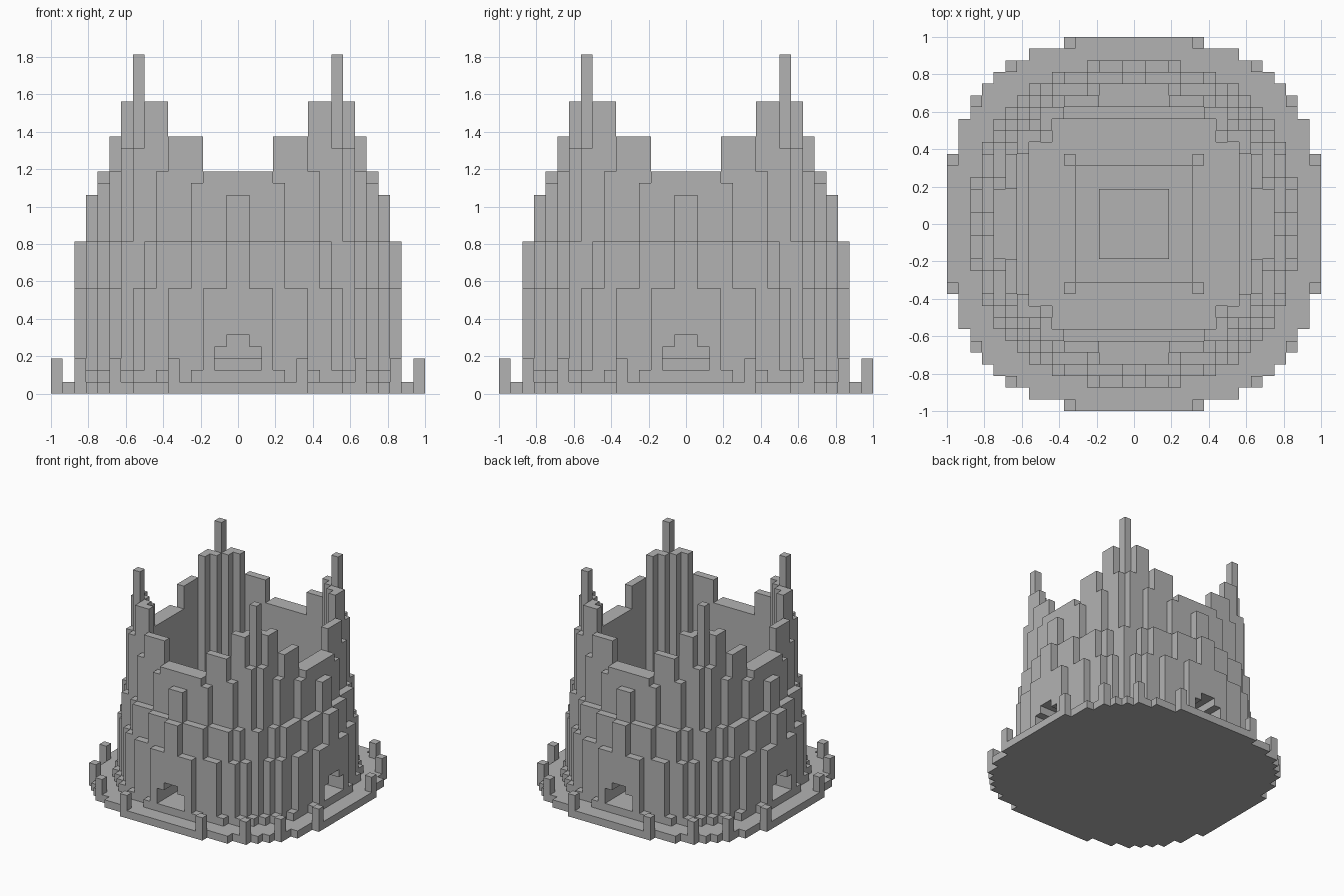
import bpy, bmesh

old = bpy.data.objects.get("Cube")
if old:
    bpy.data.objects.remove(old, do_unlink=True)

U = 1 / 16  # edge of one building block

stone = bpy.data.materials.new("grey stone")
stone.use_nodes = True
GREY = (0.45, 0.45, 0.45, 1)
stone.diffuse_color = GREY
stone.node_tree.nodes["Principled BSDF"].inputs["Base Color"].default_value = GREY


def copies(a0, a1, b0, b1):
    """Footprints of one block repeated on all four sides and both halves."""
    spans_a = {(-a1, a1)} if a0 == 0 else {(a0, a1), (-a1, -a0)}
    spans_b = {(-b1, b1)} if b0 == 0 else {(b0, b1), (-b1, -b0)}
    out = {(a, b) for a in spans_a for b in spans_b}
    return out | {(b, a) for a, b in out}


def add_box(bm, xs, ys, z0, z1):
    v = [bm.verts.new((x * U, y * U, z * U))
         for z in (z0, z1)
         for x, y in ((xs[0], ys[0]), (xs[1], ys[0]), (xs[1], ys[1]), (xs[0], ys[1]))]
    bm.faces.new(v[3::-1])
    bm.faces.new(v[4:])
    for k in range(4):
        n = (k + 1) % 4
        bm.faces.new((v[k], v[n], v[n + 4], v[k + 4]))


def finish(name, bm):
    mesh = bpy.data.meshes.new(name)
    bm.to_mesh(mesh)
    bm.free()
    mesh.materials.append(stone)
    bpy.context.collection.objects.link(bpy.data.objects.new(name, mesh))


def part(name, *blocks):
    """Each block: along the side, outward, bottom and top, in block units."""
    bm = bmesh.new()
    for a0, a1, b0, b1, z0, z1 in blocks:
        for xs, ys in sorted(copies(a0, a1, b0, b1)):
            add_box(bm, xs, ys, z0, z1)
    finish(name, bm)


# Stepped round base plate, built in strips
bm = bmesh.new()
start = 0
for end, half in ((6, 16), (9, 15), (11, 14), (12, 13), (13, 12), (14, 11), (15, 9), (16, 6)):
    for ys in ([(-end, end)] if start == 0 else [(start, end), (-end, -start)]):
        add_box(bm, (-half, half), ys, 0, 1)
    start = end
finish("base_plate", bm)

part("rim_posts", (5, 6, 15, 16, 1, 3), (10, 11, 13, 14, 1, 3))

# Low stones at the foot of the wall
part("foot_stones", *[(a, a + 1, b, b + 1, 1, 2)
                      for a, b in ((3, 13), (6, 12), (8, 11), (9, 10))])

# Four gates with a stepped opening running through the wall
part("door_sills", (0, 2, 9, 14, 1, 2))


def pierced(b0, b1, top, centre_top=None):
    return [(0, 1, b0, b1, 5, centre_top or top),
            (1, 2, b0, b1, 4, top),
            (2, 3, b0, b1, 1, top)]


part("gate_fronts", *pierced(13, 14, 9, 13))
part("gate_pillars", *pierced(12, 13, 13, 17), (3, 4, 12, 13, 1, 13))
part("gate_walls", *pierced(10, 12, 19), (3, 4, 11, 12, 1, 18))
part("inner_ledge", *pierced(9, 10, 9), (3, 6, 9, 10, 1, 9))

# Wall panels and buttresses beside the gates
part("high_panels", (3, 6, 10, 11, 1, 22))
part("low_buttresses", (4, 6, 12, 13, 1, 9), (7, 8, 11, 12, 1, 9), (8, 9, 10, 11, 1, 9))
part("middle_buttresses", (4, 7, 11, 12, 1, 13), (7, 8, 10, 11, 1, 13), (9, 10, 9, 10, 1, 13))
part("tall_buttresses", (6, 7, 10, 11, 1, 19))

# Corner towers with spires
part("corner_towers", (6, 8, 9, 10, 1, 25), (7, 8, 8, 9, 1, 25), (8, 9, 9, 10, 1, 21))
part("corner_spires", (8, 9, 8, 9, 1, 29))

# Courtyard
part("courtyard_floor", (0, 7, 0, 9, 1, 2))
part("courtyard_platform", (0, 5, 0, 5, 2, 3))
part("courtyard_posts", (5, 6, 5, 6, 2, 5))
part("central_block", (0, 3, 0, 3, 3, 6))
